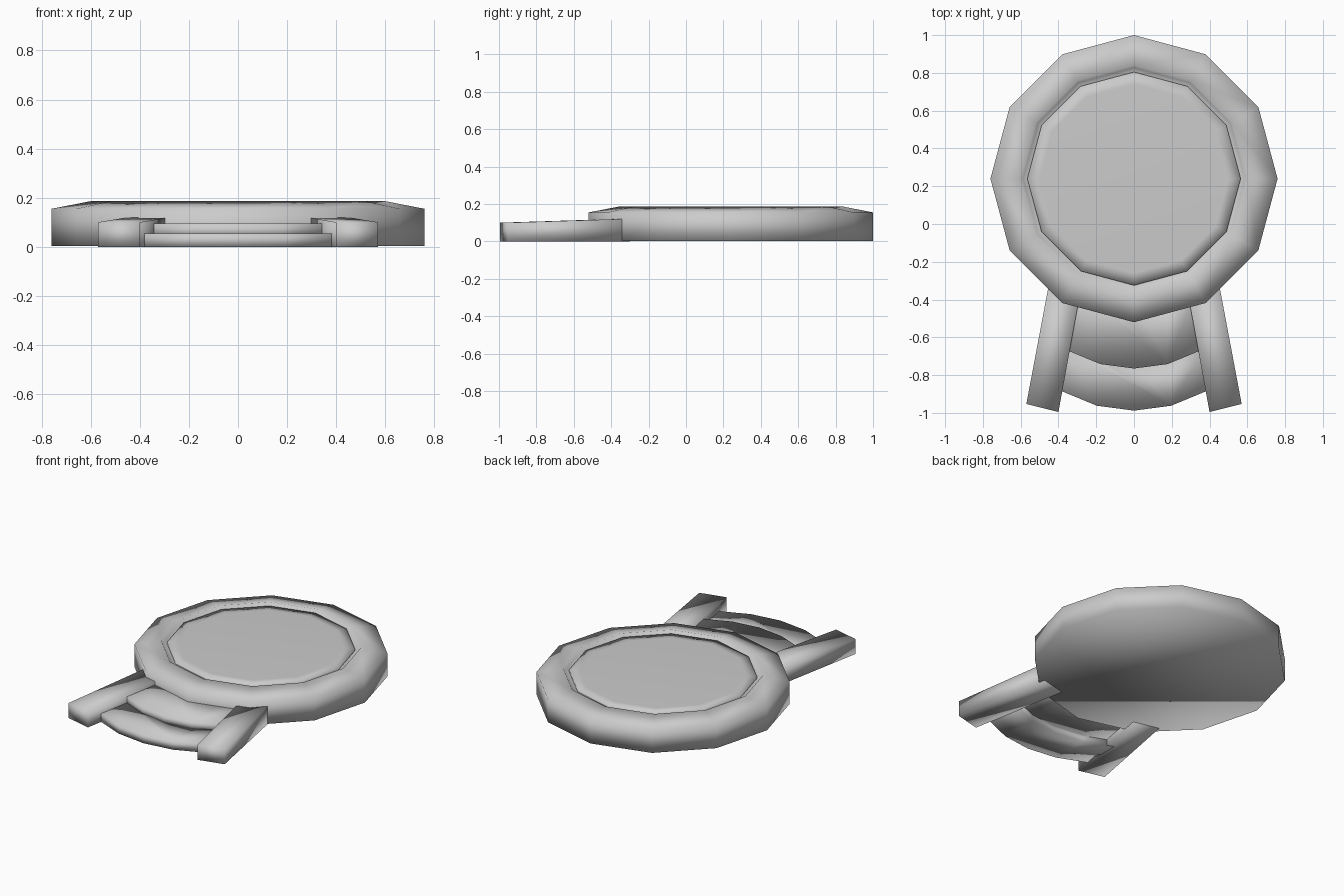
import bpy, bmesh
from math import sin, cos, pi, radians

if "Cube" in bpy.data.objects:
    bpy.data.objects.remove(bpy.data.objects["Cube"])

CENTRE_Y = 0.24
SIDES = 12


def finish(name, bm):
    bmesh.ops.recalc_face_normals(bm, faces=bm.faces)
    mesh = bpy.data.meshes.new(name)
    bm.to_mesh(mesh)
    bm.free()
    mesh.shade_smooth()
    obj = bpy.data.objects.new(name, mesh)
    bpy.context.collection.objects.link(obj)
    return obj


def lathe(name, profile):
    """Twelve-sided turned solid, capped at both ends of the profile."""
    bm = bmesh.new()
    rings = [[bm.verts.new((r * cos(2 * pi * i / SIDES),
                            CENTRE_Y + r * sin(2 * pi * i / SIDES), z))
              for i in range(SIDES)] for r, z in profile]
    for a, b in zip(rings, rings[1:]):
        for i in range(SIDES):
            j = (i + 1) % SIDES
            bm.faces.new((a[i], a[j], b[j], b[i]))
    bm.faces.new(rings[0])
    bm.faces.new(rings[-1])
    return finish(name, bm)


def prism(name, outline, bottom, tops):
    """Outline in plan, flat bottom, one top height per point."""
    bm = bmesh.new()
    low = [bm.verts.new((x, y, bottom)) for x, y in outline]
    high = [bm.verts.new((x, y, z)) for (x, y), z in zip(outline, tops)]
    n = len(outline)
    for i in range(n):
        j = (i + 1) % n
        bm.faces.new((low[i], low[j], high[j], high[i]))
    bm.faces.new(low)
    bm.faces.new(high)
    return finish(name, bm)


def curved_step(name, radius, front, depth, bottom, top):
    """Slab with a five-point arc along its front and back edges."""
    arc = [(radius * sin(radians(a)), front + radius * (1 - cos(radians(a))))
           for a in (-30, -15, 0, 15, 30)]
    outline = arc + [(x, y + depth) for x, y in reversed(arc)]
    return prism(name, outline, bottom, [top] * len(outline))


# Round platform with sloped rim and a groove inside it
lathe("platform_rim", [(0.76, 0.003), (0.76, 0.155), (0.60, 0.186),
                       (0.588, 0.165), (0.55, 0.165)])

# Raised floor inside the groove
lathe("platform_floor", [(0.565, 0.15), (0.565, 0.176), (0.50, 0.179)])

# Curved steps
curved_step("lower_step", 0.76, -0.988, 0.25, 0.0, 0.055)
curved_step("upper_step", 0.69, -0.765, 0.38, 0.04, 0.095)

# Sloping side rails of the steps
for side, label in ((-1, "left"), (1, "right")):
    plan = [(0.40, -0.995), (0.57, -0.953), (0.447, -0.30), (0.28, -0.34)]
    prism(label + "_step_rail", [(side * x, y) for x, y in plan],
          0.0, [0.10, 0.10, 0.121, 0.121])
